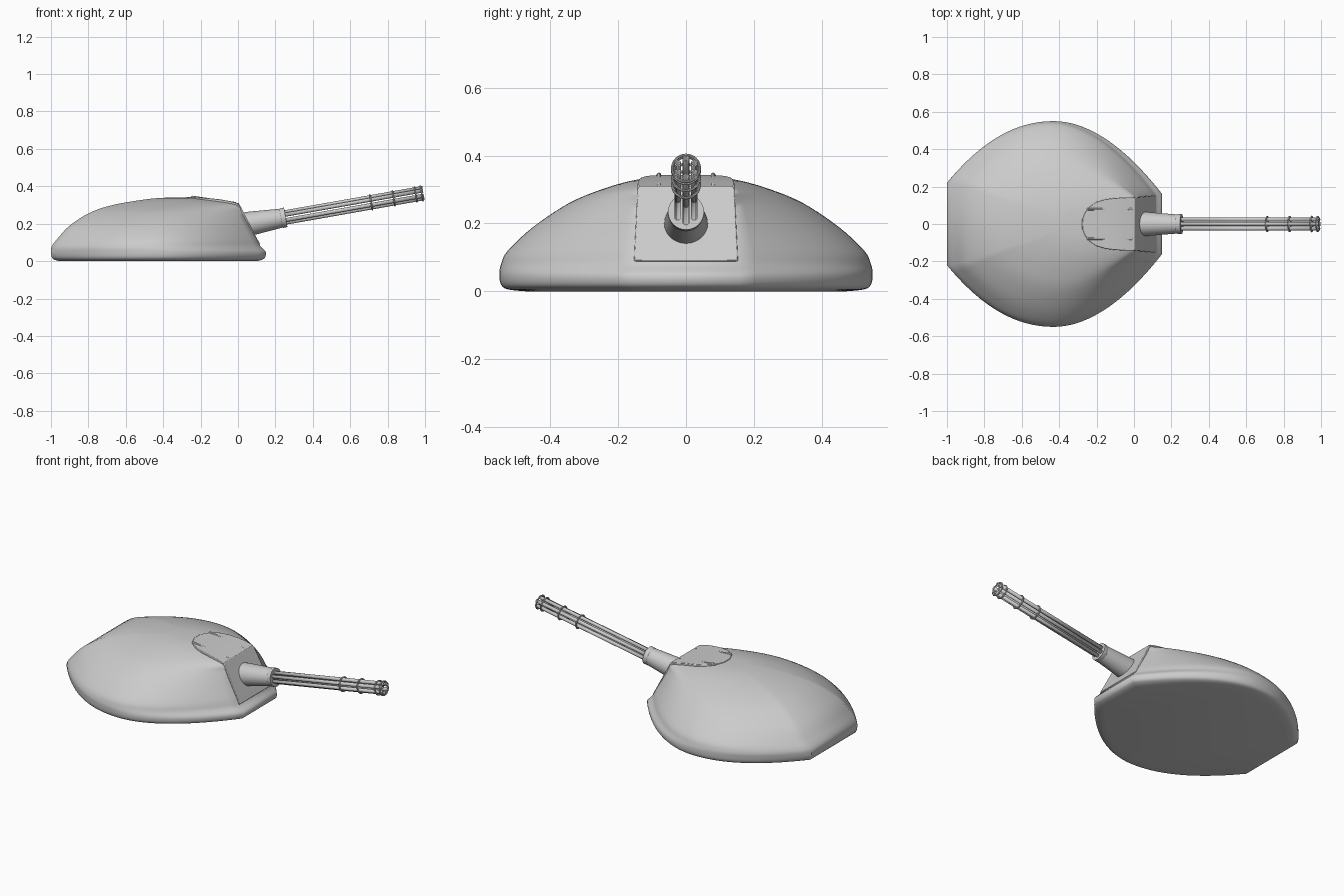
import bpy, bmesh
from math import cos, sin, pi, radians
from mathutils import Vector

if "Cube" in bpy.data.objects:
    bpy.data.objects.remove(bpy.data.objects["Cube"])


def make(name, verts, faces, angle=35):
    me = bpy.data.meshes.new(name)
    me.from_pydata(verts, [], faces)
    bm = bmesh.new()
    bm.from_mesh(me)
    bmesh.ops.recalc_face_normals(bm, faces=bm.faces)
    bm.to_mesh(me)
    bm.free()
    ob = bpy.data.objects.new(name, me)
    bpy.context.collection.objects.link(ob)
    bpy.ops.object.select_all(action='DESELECT')
    ob.select_set(True)
    bpy.context.view_layer.objects.active = ob
    bpy.ops.object.shade_smooth_by_angle(angle=radians(angle))
    return ob


def loft(name, rings, angle=35, caps=True):
    n = len(rings[0])
    verts = [p for r in rings for p in r]
    faces = [(i * n + j, i * n + (j + 1) % n, (i + 1) * n + (j + 1) % n, (i + 1) * n + j)
             for i in range(len(rings) - 1) for j in range(n)]
    if caps:
        faces += [tuple(range(n)), tuple(range(len(verts) - n, len(verts)))]
    return make(name, verts, faces, angle)


def tube(name, stations, n=16, caps=True):
    """stations: (centre, radius) along a straight line"""
    d = (stations[-1][0] - stations[0][0]).normalized()
    s = Vector((0, 1, 0)) if abs(d.y) < 0.9 else Vector((1, 0, 0))
    u = d.cross(s).normalized()
    v = d.cross(u)
    return loft(name, [[c + r * (cos(2 * pi * k / n) * u + sin(2 * pi * k / n) * v)
                        for k in range(n)] for c, r in stations], caps=caps)


# Domed turret shell: z, back x, front x, half width, front flat, back flat
keys = [(0, -.95, .10, .47, .14, .20), (.006, -.978, .125, .525, .15, .21),
        (.02, -.995, .145, .545, .16, .215), (.05, -1, .148, .55, .16, .22),
        (.08, -.995, .12, .545, .155, .22), (.12, -.965, .098, .525, .155, .215),
        (.19, -.90, .058, .45, .15, .20), (.26, -.79, .02, .345, .145, .16),
        (.30, -.67, -.002, .25, .14, .12), (.325, -.53, -.09, .165, .10, .08),
        (.337, -.43, -.18, .09, .05, .04), (.34, -.34, -.25, .03, .02, .01)]


def spline(k, steps=4):
    out = []
    for i in range(len(k) - 1):
        a, b, c, d = k[max(i - 1, 0)], k[i], k[i + 1], k[min(i + 2, len(k) - 1)]
        for t in (s / steps for s in range(steps)):
            out.append([.5 * (2 * q + (r - p) * t + (2 * p - 5 * q + 4 * r - s) * t * t
                              + (3 * q - p - 3 * r + s) * t ** 3)
                        for p, q, r, s in zip(a, b, c, d)])
    return out + [list(k[-1])]


def outline(z, xb, xf, w, f, b, n=16):
    xm = (xb + xf) / 2
    half = [(xf + (xm - xf) * i / n, f + (w - f) * (1 - (1 - i / n) ** 1.9)) for i in range(n)]
    half += [(xm + (xb - xm) * i / n, b + (w - b) * (1 - (i / n) ** 2.1)) for i in range(n + 1)]
    return [Vector((x, y, z)) for x, y in half] + [Vector((x, -y, z)) for x, y in reversed(half)]


loft("turret_shell", [outline(*r) for r in spline(keys)], 40)


# Armour plates: outline strips given as (x, half width, z), thickened inwards
def plate(name, rows, inward):
    m = len(rows)
    rim = [Vector((x, y, z)) for x, y, z in rows] + [Vector((x, -y, z)) for x, y, z in reversed(rows)]
    verts = rim + [p + Vector(inward) for p in rim]
    n = 2 * m
    faces = [(i, (i + 1) % n, n + (i + 1) % n, n + i) for i in range(n)]
    for i in range(m - 1):
        q = (i, i + 1, n - 2 - i, n - 1 - i)
        faces += [q, tuple(k + n for k in q)]
    ob = make(name, verts, faces)
    bev = ob.modifiers.new("edge", 'BEVEL')
    bev.width, bev.segments, bev.limit_method = .003, 2, 'ANGLE'
    return ob


plate("roof_plate", [(.002, .143, .310), (-.05, .142, .322), (-.1, .139, .331), (-.15, .133, .336),
                     (-.2, .118, .340), (-.235, .095, .342), (-.26, .065, .343), (-.277, .025, .343)],
      (0, 0, -.06))
plate("front_plate", [(.003, .138, .312), (.010, .143, .300), (.116, .153, .094), (.118, .151, .090)],
      (-.05, 0, -.02))

# Roof rails
for side in (-1, 1):
    y = side * .08
    tube("roof_rail", [(Vector((-.252, y, .340)), .004), (Vector((-.245, y, .343)), .007),
                       (Vector((-.012, y, .309)), .007), (Vector((-.005, y, .306)), .004)], 10)

# Gun axis, tilted ten degrees upwards
axis = Vector((cos(radians(10)), 0, sin(radians(10))))
up = Vector((-axis.z, 0, axis.x))
side_v = Vector((0, 1, 0))
end = Vector((.255, 0, .234))
at = lambda d: end + axis * d

# Gun collar
tube("gun_collar", [(at(-.24), .066), (at(-.19), .064), (at(-.025), .051),
                    (at(-.022), .053), (at(0), .053)], 32)

# Six rotary barrels
length = .748
for k in range(6):
    off = .028 * (cos(k * pi / 3) * up + sin(k * pi / 3) * side_v)
    ob = tube("barrel", [(at(-.02) + off, .0105), (at(length) + off, .0105)], 14, caps=False)
    sol = ob.modifiers.new("bore", 'SOLIDIFY')
    sol.thickness, sol.offset = .004, -1


# Barrel clamp rings
def clamp(d, big=.040, small=.0042, n=32, m=8):
    rings = []
    for i in range(n + 1):
        a = 2 * pi * i / n
        r = cos(a) * up + sin(a) * side_v
        rings.append([at(d) + r * (big + small * cos(2 * pi * j / m)) + axis * small * sin(2 * pi * j / m)
                      for j in range(m)])
    loft("barrel_clamp", rings, caps=False)


for d in (.464, .586, .706, .738):
    clamp(d)
